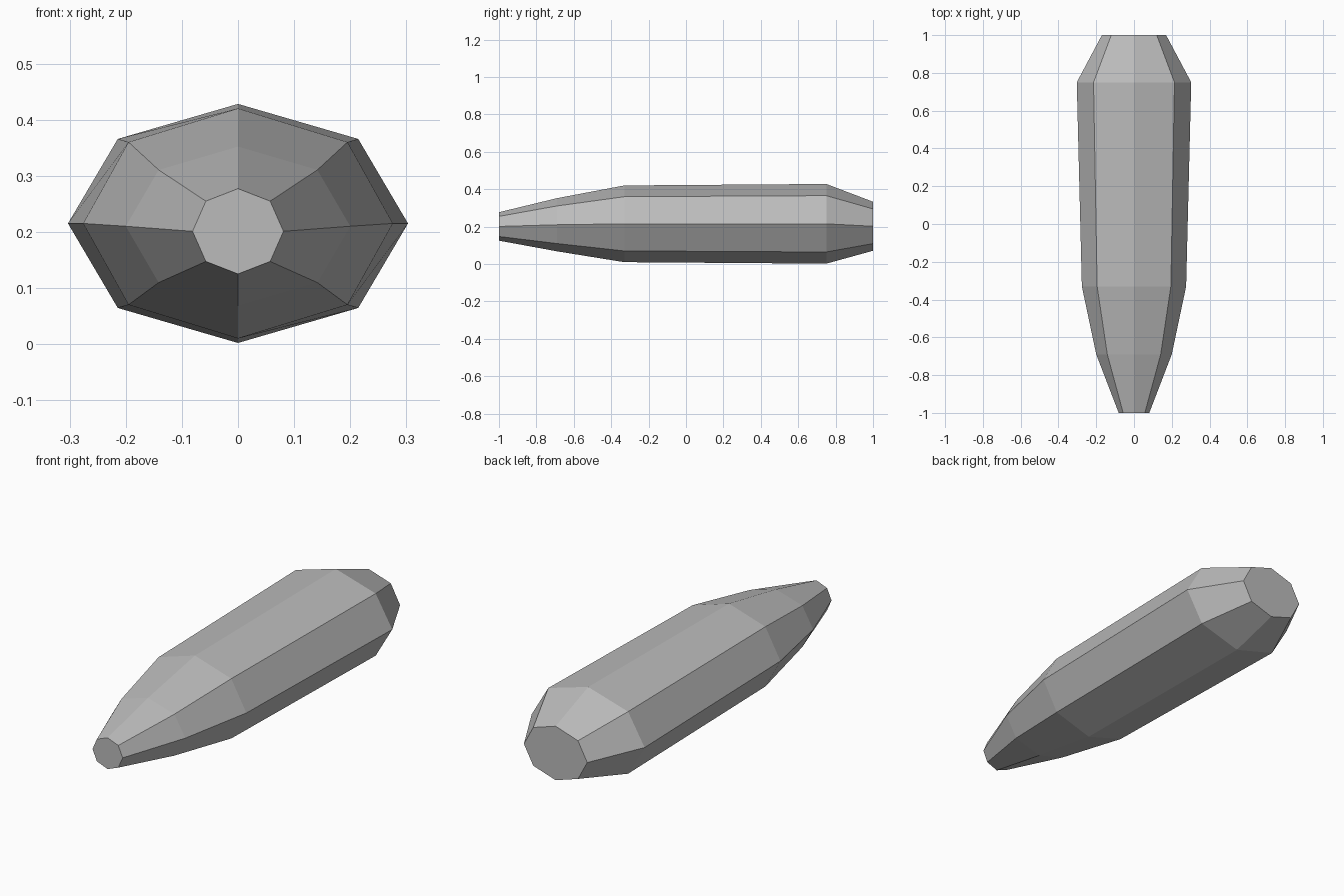
import bpy, bmesh
from math import sin, cos, pi

cube = bpy.data.objects.get("Cube")
if cube:
    bpy.data.objects.remove(cube, do_unlink=True)

# Single grey material
grey = bpy.data.materials.new("mid_grey")
grey.use_nodes = True
colour = (0.5, 0.5, 0.5, 1)
grey.diffuse_color = colour
grey.node_tree.nodes["Principled BSDF"].inputs["Base Color"].default_value = colour

# Octagonal sections along the hull: y, half width, half height, centre z
sections = [
    (-1.0, 0.081, 0.076, 0.201),
    (-0.69, 0.200, 0.142, 0.210),
    (-0.33, 0.276, 0.205, 0.215),
    (0.75, 0.303, 0.213, 0.215),
    (1.0, 0.170, 0.131, 0.202),
]
SIDES = 8

bm = bmesh.new()
rings = []
for y, rx, rz, cz in sections:
    angles = [2 * pi * i / SIDES for i in range(SIDES)]
    rings.append([bm.verts.new((rx * cos(a), y, cz + rz * sin(a))) for a in angles])

# Side panels between neighbouring sections
for a, b in zip(rings, rings[1:]):
    for i in range(SIDES):
        j = (i + 1) % SIDES
        bm.faces.new((a[i], a[j], b[j], b[i]))

# Flat nose and tail caps
bm.faces.new(rings[0])
bm.faces.new(rings[-1])
bmesh.ops.recalc_face_normals(bm, faces=bm.faces)

mesh = bpy.data.meshes.new("hull")
bm.to_mesh(mesh)
bm.free()
mesh.materials.append(grey)
hull = bpy.data.objects.new("hull", mesh)
bpy.context.collection.objects.link(hull)
